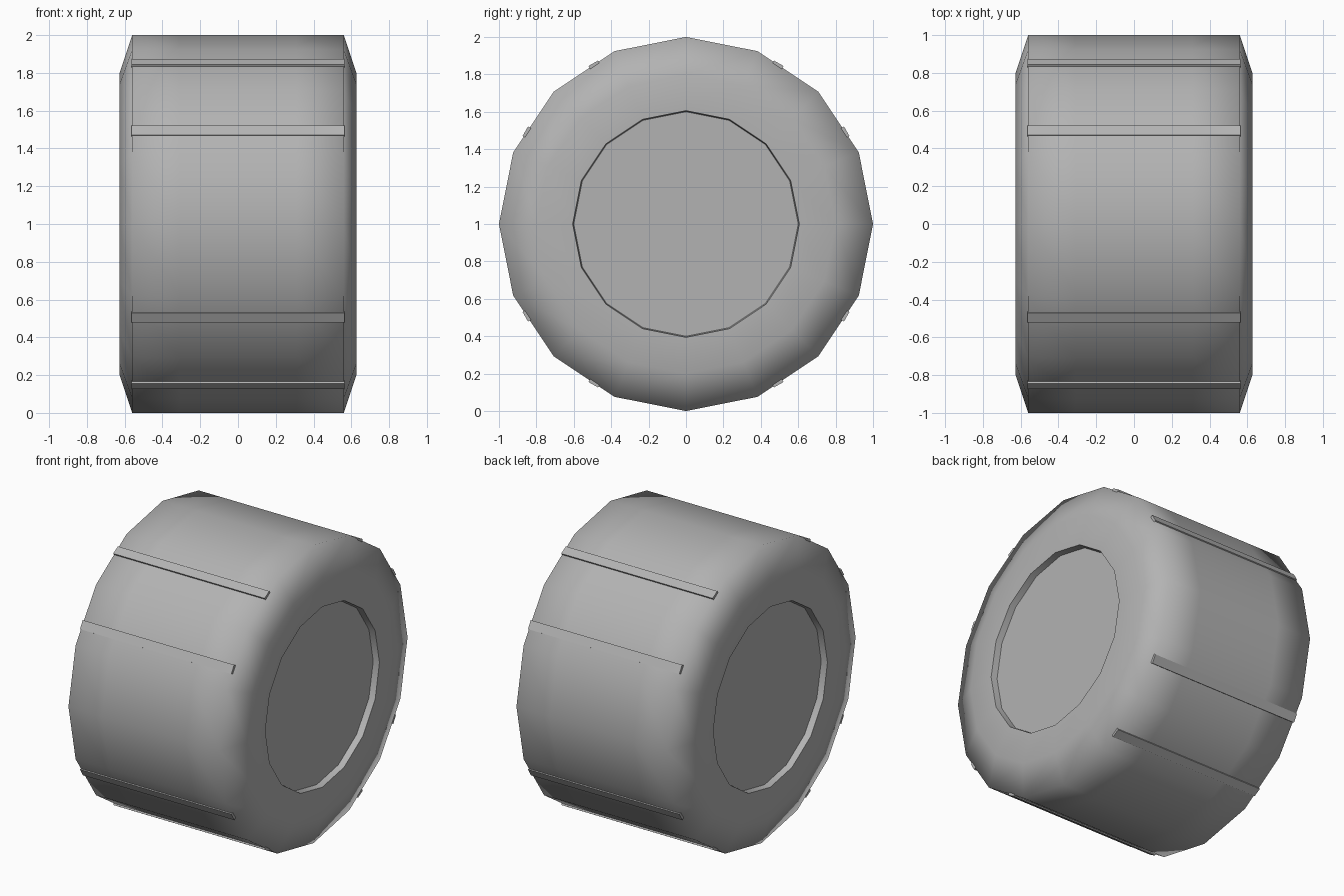
import bpy, bmesh, math
from mathutils import Matrix, Vector

cube = bpy.data.objects.get("Cube")
if cube:
    bpy.data.objects.remove(cube)

SIDES = 16
CENTRE = Vector((0, 0, 1))

grey = bpy.data.materials.new("rubber_grey")
grey.use_nodes = True
colour = (0.45, 0.45, 0.45, 1)
grey.diffuse_color = colour
grey.node_tree.nodes["Principled BSDF"].inputs["Base Color"].default_value = colour


def finish(name, bm, smooth_angle=None):
    bmesh.ops.recalc_face_normals(bm, faces=bm.faces)
    mesh = bpy.data.meshes.new(name)
    bm.to_mesh(mesh)
    bm.free()
    mesh.materials.append(grey)
    ob = bpy.data.objects.new(name, mesh)
    ob.location = CENTRE
    bpy.context.collection.objects.link(ob)
    if smooth_angle:
        bpy.ops.object.select_all(action="DESELECT")
        ob.select_set(True)
        bpy.context.view_layer.objects.active = ob
        bpy.ops.object.shade_smooth_by_angle(angle=math.radians(smooth_angle))
    return ob


# Tyre: half profile (x, radius) mirrored and turned around the x axis
half = [(0.31, 1.0), (0.56, 1.0), (0.627, 0.8), (0.627, 0.606), (0.585, 0.6)]
profile = [(-x, r) for x, r in reversed(half)] + half
bm = bmesh.new()
rings = []
for x, r in profile:
    angles = [2 * math.pi * i / SIDES for i in range(SIDES)]
    rings.append([bm.verts.new((x, r * math.cos(a), r * math.sin(a))) for a in angles])
for a, b in zip(rings, rings[1:]):
    for i in range(SIDES):
        j = (i + 1) % SIDES
        bm.faces.new((a[i], a[j], b[j], b[i]))
# Recessed hub discs close both ends
bm.faces.new(rings[0])
bm.faces.new(rings[-1])
finish("tyre", bm, 75)

# Tread bars: flat strips across the tread, every 30 degrees
for n in range(12):
    if n % 3 == 0:
        continue
    bm = bmesh.new()
    turn = Matrix.Rotation(math.radians(30 * n), 4, "X")
    shape = Matrix.Translation((0, 0.962, 0)) @ Matrix.Diagonal((1.125, 0.06, 0.058, 1))
    bmesh.ops.create_cube(bm, size=1, matrix=turn @ shape)
    finish(f"tread_bar_{n}", bm)
